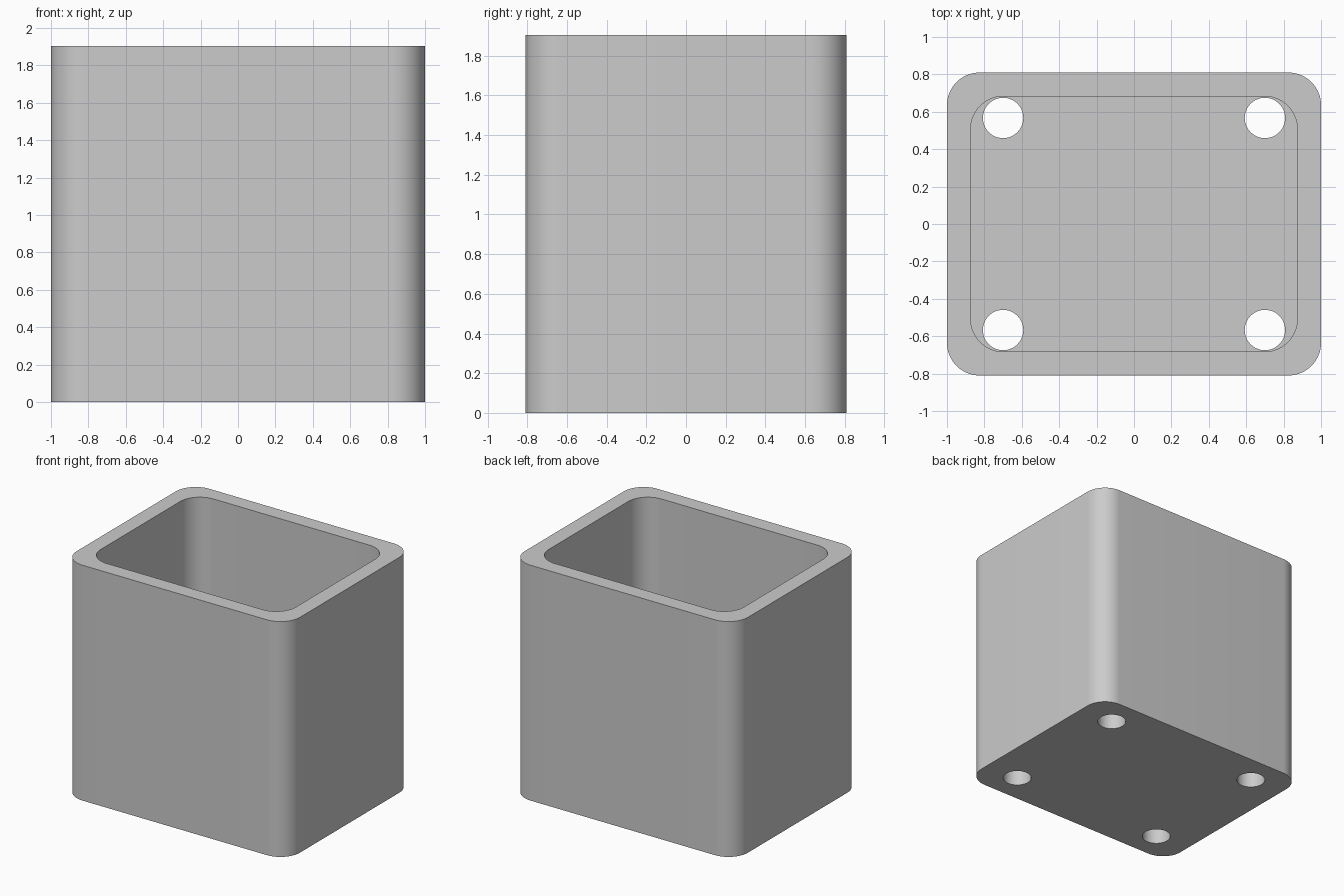
import bpy
import bmesh
from math import cos, sin, pi, radians

if "Cube" in bpy.data.objects:
    bpy.data.objects.remove(bpy.data.objects["Cube"], do_unlink=True)

HALF_X, HALF_Y, HEIGHT = 1.0, 0.81, 1.905
WALL, CORNER = 0.127, 0.175
HOLE_X, HOLE_Y, HOLE_R = 0.7, 0.567, 0.108

grey = bpy.data.materials.new("light grey")
grey.use_nodes = True
grey.diffuse_color = (0.6, 0.6, 0.6, 1)
grey.node_tree.nodes["Principled BSDF"].inputs["Base Color"].default_value = (0.6, 0.6, 0.6, 1)


def rounded_outline(hx, hy, r, steps=16):
    """Counter-clockwise points of a rectangle with round corners."""
    points = []
    for i, (sx, sy) in enumerate([(1, 1), (-1, 1), (-1, -1), (1, -1)]):
        for k in range(steps + 1):
            a = (i + k / steps) * pi / 2
            points.append((sx * (hx - r) + r * cos(a), sy * (hy - r) + r * sin(a)))
    return points


def circle(cx, cy, r, steps=48):
    return [(cx + r * cos(2 * pi * k / steps), cy + r * sin(2 * pi * k / steps))
            for k in range(steps)]


def prism(name, outlines, z0, z1):
    """One object made of upright prisms, one per outline."""
    bm = bmesh.new()
    for outline in outlines:
        low = [bm.verts.new((x, y, z0)) for x, y in outline]
        high = [bm.verts.new((x, y, z1)) for x, y in outline]
        bm.faces.new(low[::-1])
        bm.faces.new(high)
        for i in range(len(low)):
            j = (i + 1) % len(low)
            bm.faces.new((low[i], low[j], high[j], high[i]))
    mesh = bpy.data.meshes.new(name)
    bm.to_mesh(mesh)
    bm.free()
    mesh.materials.append(grey)
    obj = bpy.data.objects.new(name, mesh)
    bpy.context.collection.objects.link(obj)
    return obj


# Open-topped box
box = prism("box", [rounded_outline(HALF_X, HALF_Y, CORNER)], 0, HEIGHT)

# Cavity, then four drain holes through the floor
cavity = prism("cavity_cutter",
               [rounded_outline(HALF_X - WALL, HALF_Y - WALL, CORNER)], WALL, HEIGHT + 0.2)
holes = prism("hole_cutter",
              [circle(sx * HOLE_X, sy * HOLE_Y, HOLE_R) for sx in (-1, 1) for sy in (-1, 1)],
              -0.1, WALL + 0.1)

bpy.ops.object.select_all(action="DESELECT")
box.select_set(True)
bpy.context.view_layer.objects.active = box
for cutter in (cavity, holes):
    cut = box.modifiers.new(cutter.name, "BOOLEAN")
    cut.operation = "DIFFERENCE"
    cut.solver = "EXACT"
    cut.object = cutter
    bpy.ops.object.modifier_apply(modifier=cut.name)
    bpy.data.objects.remove(cutter, do_unlink=True)

# Smooth corners, sharp rims
bpy.ops.object.shade_smooth_by_angle(angle=radians(30))
